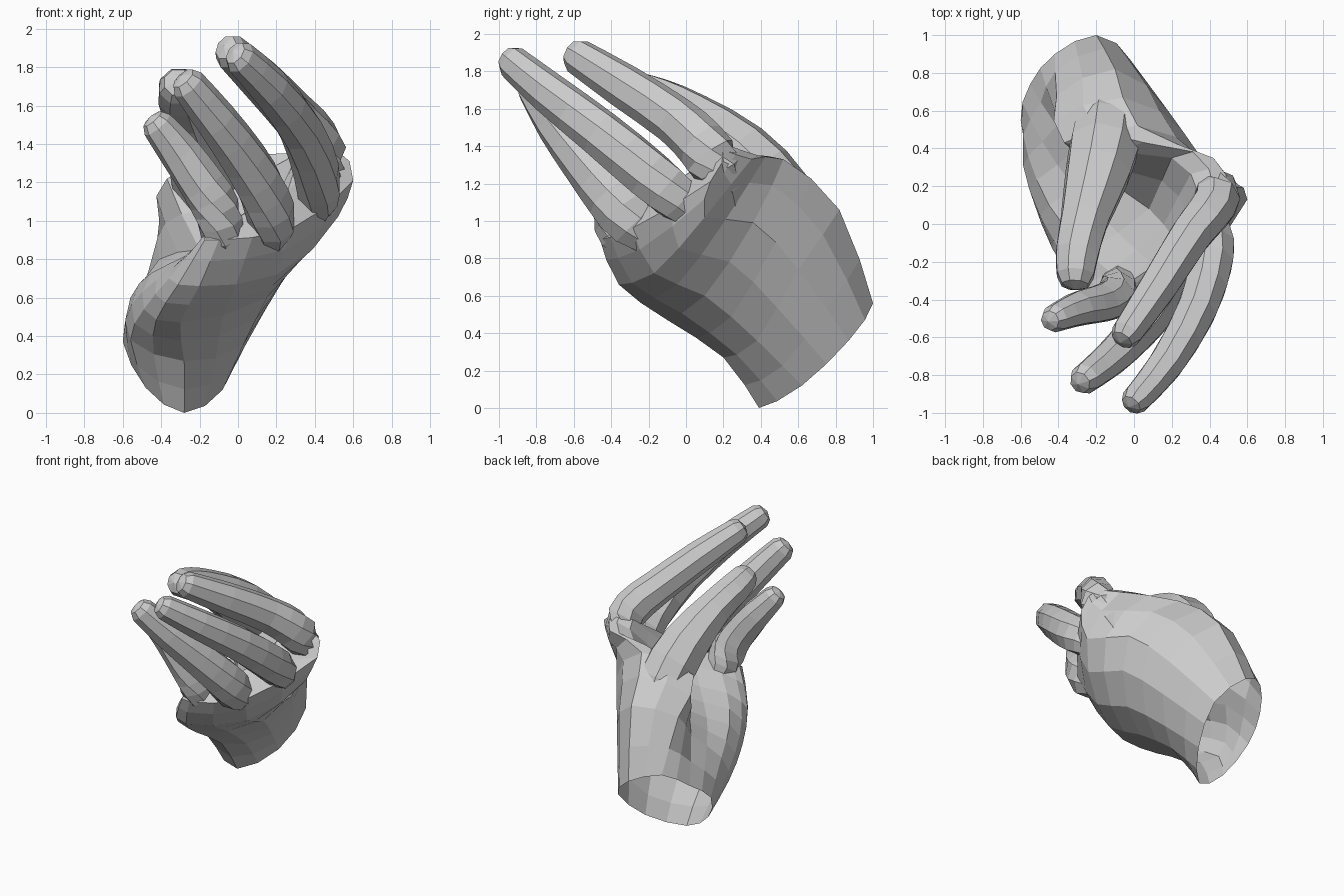
import bpy, bmesh, math
from mathutils import Vector

if "Cube" in bpy.data.objects:
    bpy.data.objects.remove(bpy.data.objects["Cube"])


def spline(a, b, c, d, t):
    # Catmull-Rom interpolation between b and c
    return 0.5 * (2 * b + (c - a) * t + (2 * a - 5 * b + 4 * c - d) * t * t
                  + (3 * b - a - 3 * c + d) * t ** 3)


def resample(pts, steps, closed):
    n, out = len(pts), []
    for i in range(n if closed else n - 1):
        pick = (lambda k: pts[k % n]) if closed else (lambda k: pts[max(0, min(n - 1, k))])
        for s in range(steps):
            out.append(spline(pick(i - 1), pick(i), pick(i + 1), pick(i + 2), s / steps))
    return out if closed else out + [pts[-1]]


def loft(name, rings, cap_end):
    bm = bmesh.new()
    vr = [[bm.verts.new(p) for p in ring] for ring in rings]
    n = len(vr[0])
    for a, b in zip(vr, vr[1:]):
        for i in range(n):
            j = (i + 1) % n
            bm.faces.new((a[i], a[j], b[j], b[i]))
    v = bm.verts.new(cap_end)
    for i in range(n):
        bm.faces.new((vr[-1][i], vr[-1][(i + 1) % n], v))
    bmesh.ops.recalc_face_normals(bm, faces=bm.faces)
    mesh = bpy.data.meshes.new(name)
    bm.to_mesh(mesh)
    bm.free()
    obj = bpy.data.objects.new(name, mesh)
    bpy.context.collection.objects.link(obj)
    return obj


def digit(name, path, depth=1.15, sides=8):
    # tapered tube through (x, y, z, radius) with a rounded tip; root is buried in the palm
    pts = resample([Vector(p) for p in path], 2, False)
    pos = [Vector(p[:3]) for p in pts]
    rad = [p[3] for p in pts]
    end = (pos[-1] - pos[-2]).normalized()
    r = rad[-1]
    pos.append(pos[-1] + end * r * 0.55)
    rad.append(r * 0.72)
    rings = []
    for i, p in enumerate(pos):
        t = (pos[min(i + 1, len(pos) - 1)] - pos[max(i - 1, 0)]).normalized()
        u = t.cross(Vector((0, 0, 1))).normalized()
        w = u.cross(t)
        rings.append([p + rad[i] * (u * math.cos(a) + w * math.sin(a) * depth)
                      for a in (math.tau * (k + 0.5) / sides for k in range(sides))])
    return loft(name, rings, pos[-1] + end * r * 0.25)


# palm: open wrist ring to knuckle line; each section runs from the little
# finger edge over the back of the hand to the thumb mound and heel
wrist = [(-.28, .39, 0), (-.08, .62, .12), (-.02, .87, .36), (-.2, 1, .56),
         (-.42, .9, .63), (-.55, .74, .52), (-.6, .55, .37), (-.48, .41, .13)]
heel = [(-.28, .2, .27), (.03, .38, .36), (.18, .6, .74), (-.1, .82, 1.06),
        (-.41, .68, 1.0), (-.41, .52, .8), (-.56, .36, .6), (-.56, .27, .38)]
middle = [(-.3, -.1, .47), (.15, .1, .6), (.35, .36, .99), (.02, .52, 1.33),
          (-.37, .43, 1.22), (-.2, .28, .85), (-.45, .1, .73), (-.49, 0, .54)]
upper = [(-.2, -.36, .66), (.2, -.17, .72), (.52, .1, 1.02), (.42, .35, 1.33),
         (.2, .35, 1.29), (.08, .08, .95), (-.25, -.15, .83), (-.36, -.25, .7)]
knuckles = [(-.1, -.46, .9), (.28, -.29, .96), (.6, .13, 1.21), (.5, .2, 1.38),
            (.33, .19, 1.38), (.2, -.06, 1.12), (-.04, -.32, 1.0), (-.18, -.41, .92)]
sections = [resample([Vector(p) for p in s], 2, True)
            for s in (wrist, heel, middle, upper, knuckles)]
columns = [resample(list(col), 2, False) for col in zip(*sections)]
loft("palm", list(zip(*columns)), Vector((.26, -.12, 1.16)))

# thumb
digit("thumb", [(-.12, .68, .9, .1), (-.14, .5, 1.13, .19), (-.19, .28, 1.37, .18),
                (-.26, .03, 1.56, .135), (-.3, -.15, 1.65, .122), (-.31, -.27, 1.7, .105)], 1.0)

# fingers
digit("index_finger", [(.36, .24, 1.08, .05), (.44, .17, 1.28, .12), (.41, .08, 1.41, .125),
                       (.3, -.06, 1.54, .115), (.13, -.33, 1.72, .105), (-.04, -.58, 1.88, .085)])
digit("middle_finger", [(.34, .12, .95, .05), (.41, -.04, 1.11, .11), (.41, -.2, 1.25, .12),
                        (.33, -.46, 1.47, .112), (.17, -.74, 1.69, .098), (.01, -.93, 1.85, .08)])
digit("ring_finger", [(.16, -.12, .84, .05), (.18, -.28, .98, .12), (.14, -.4, 1.13, .125),
                      (.04, -.54, 1.31, .115), (-.11, -.7, 1.52, .1), (-.26, -.82, 1.71, .083)])
digit("little_finger", [(-.06, -.24, .8, .05), (-.08, -.34, .93, .11), (-.11, -.39, 1.06, .112),
                        (-.18, -.42, 1.18, .105), (-.3, -.45, 1.35, .095), (-.42, -.5, 1.5, .075)])
